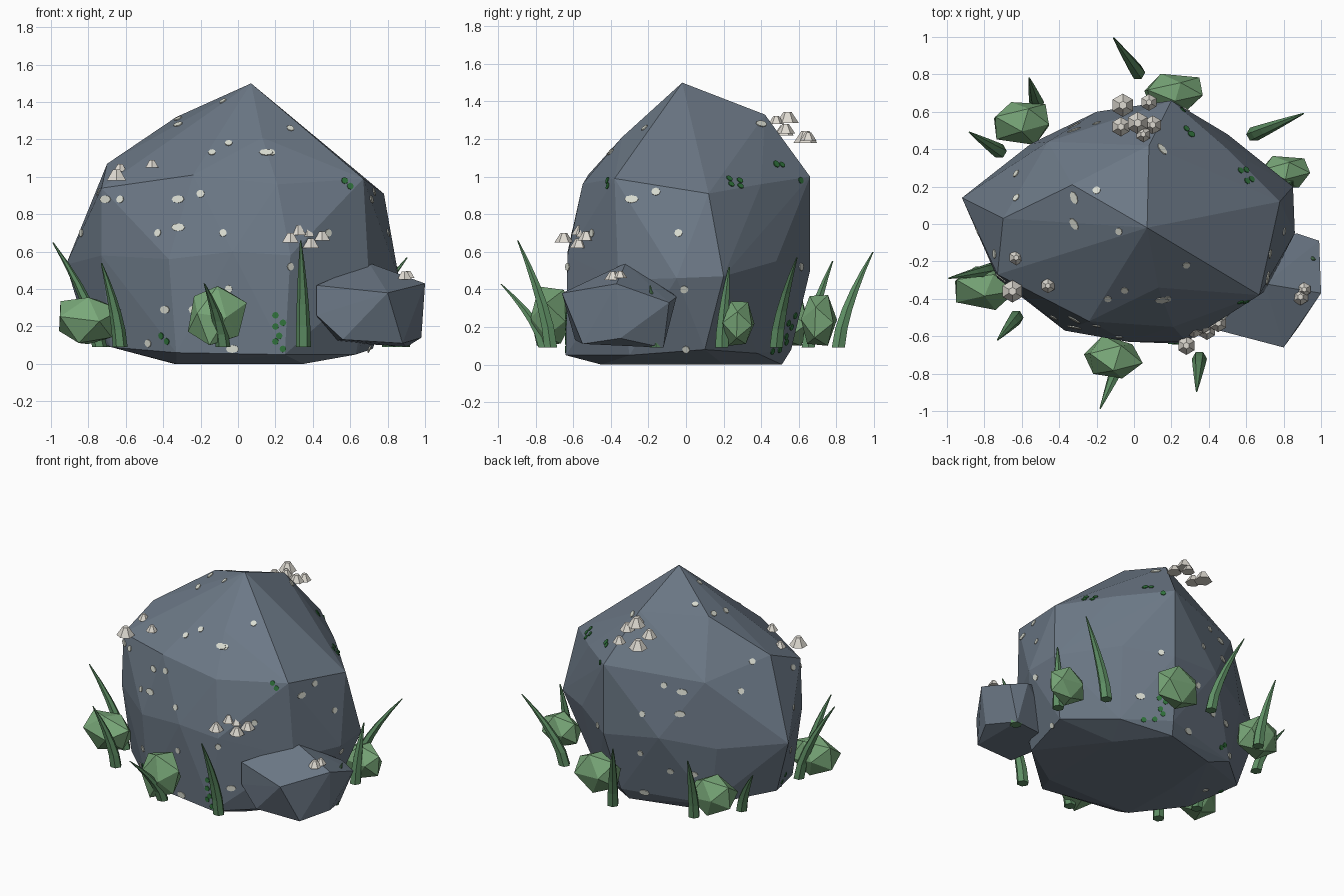
import bpy, bmesh, math, random
from mathutils import Vector, Matrix
from mathutils.bvhtree import BVHTree

random.seed(4)


def material(name, rgb):
    m = bpy.data.materials.new(name)
    m.diffuse_color = (*rgb, 1)
    return m


SLATE = material("slate stone", (0.15, 0.19, 0.24))
LEAF = material("bush green", (0.19, 0.39, 0.19))
GRASS = material("grass green", (0.115, 0.28, 0.13))
CREAM = material("mushroom cream", (0.73, 0.70, 0.64))
LICHEN = material("pale lichen", (0.70, 0.72, 0.64))
MOSS = material("dark moss", (0.03, 0.17, 0.045))


def finish(name, bm, mat):
    bmesh.ops.recalc_face_normals(bm, faces=bm.faces)
    me = bpy.data.meshes.new(name)
    bm.to_mesh(me)
    bm.free()
    me.materials.append(mat)
    ob = bpy.data.objects.new(name, me)
    bpy.context.collection.objects.link(ob)
    return ob


def hull_rock(name, points):
    """Faceted stone: the convex hull of a few corner points."""
    bm = bmesh.new()
    for p in points:
        bm.verts.new(p)
    r = bmesh.ops.convex_hull(bm, input=bm.verts)
    junk = [v for v in r["geom_interior"] if isinstance(v, bmesh.types.BMVert)]
    bmesh.ops.delete(bm, geom=junk, context='VERTS')
    bmesh.ops.recalc_face_normals(bm, faces=bm.faces)
    tree = BVHTree.FromBMesh(bm)
    finish(name, bm, SLATE)
    return tree


# Large boulder, in rings from crown to foot
crown = [(0.07, -0.02, 1.5), (-0.33, 0.21, 1.32), (0.08, 0.42, 1.33),
         (0.13, -0.34, 1.21), (0.40, 0.02, 1.21), (-0.70, 0.03, 1.07)]
shoulder = [(-0.73, -0.27, 0.94), (-0.24, -0.52, 1.01), (0.21, -0.55, 0.96),
            (0.67, -0.38, 0.99), (0.78, 0.12, 0.91), (0.50, 0.40, 0.96),
            (0.20, 0.66, 1.0), (-0.46, 0.44, 0.96)]
waist = [(-0.92, 0.14, 0.53), (-0.73, -0.29, 0.58), (-0.37, -0.57, 0.56),
         (-0.03, -0.63, 0.60), (0.28, -0.63, 0.58), (0.70, -0.36, 0.45),
         (0.86, -0.05, 0.46), (0.85, 0.20, 0.47), (0.50, 0.48, 0.55),
         (0.20, 0.66, 0.50), (-0.20, 0.60, 0.55), (-0.55, 0.43, 0.5)]
foot = [(-0.68, -0.25, 0.09), (-0.80, 0.10, 0.14), (-0.33, -0.56, 0.06),
        (0.25, -0.64, 0.05), (0.63, -0.30, 0.05), (0.72, 0.10, 0.08),
        (0.44, 0.38, 0.06), (0.13, 0.56, 0.08), (-0.48, 0.40, 0.07)]
base = [(-0.33, -0.45, 0), (0.35, -0.45, 0), (0.35, 0.2, 0),
        (0.1, 0.51, 0), (-0.3, 0.4, 0), (-0.34, 0.0, 0)]
boulder = hull_rock("boulder", crown + shoulder + waist + foot + base)

# Small rock leaning on the front right
small = hull_rock("small_rock", [
    (0.70, -0.32, 0.54), (0.42, -0.56, 0.42), (0.80, -0.66, 0.38),
    (1.0, -0.37, 0.43), (0.99, -0.09, 0.33), (0.87, -0.05, 0.36),
    (0.60, -0.15, 0.45), (0.56, -0.59, 0.13), (0.88, -0.55, 0.11),
    (0.98, -0.35, 0.14), (0.90, -0.12, 0.09), (0.50, -0.20, 0.12),
    (0.42, -0.56, 0.26)])

# Bushes: squashed, uneven icosahedra cut flat below (centre, half sizes)
bushes = [((-0.80, -0.33, 0.23), (0.19, 0.12, 0.15)),
          ((-0.11, -0.72, 0.25), (0.16, 0.12, 0.17)),
          ((-0.60, 0.55, 0.23), (0.18, 0.12, 0.15)),
          ((0.22, 0.70, 0.24), (0.18, 0.10, 0.16)),
          ((0.81, 0.28, 0.22), (0.16, 0.09, 0.14))]
for i, (c, s) in enumerate(bushes):
    bm = bmesh.new()
    bmesh.ops.create_icosphere(bm, subdivisions=1, radius=1)
    bmesh.ops.rotate(bm, verts=bm.verts,
                     matrix=Matrix.Rotation(0.5, 3, 'X') @ Matrix.Rotation(i * 1.3, 3, 'Z'))
    for v in bm.verts:
        k = random.uniform(0.88, 1.15)
        v.co = Vector([c[a] + v.co[a] * s[a] * k for a in range(3)])
        v.co.z = max(v.co.z, 0.10)
    finish(f"bush_{i + 1}", bm, LEAF)

# Grass blades: six-sided tapering horns that bend outward (foot, tip)
blades = [((-0.63, -0.50), (-0.73, -0.62, 0.54)),
          ((-0.74, -0.24), (-0.99, -0.29, 0.65)),
          ((-0.08, -0.75), (-0.18, -0.985, 0.43)),
          ((0.35, -0.72), (0.335, -0.895, 0.66)),
          ((0.64, 0.48), (0.905, 0.59, 0.57)),
          ((0.02, 0.81), (-0.11, 0.995, 0.60)),
          ((-0.52, 0.65), (-0.56, 0.78, 0.55)),
          ((-0.72, 0.39), (-0.88, 0.49, 0.42)),
          ((0.81, 0.19), (0.85, 0.23, 0.52)),
          ((0.88, -0.16), (0.97, -0.19, 0.42))]
for i, ((fx, fy), (tx, ty, tz)) in enumerate(blades):
    bm = bmesh.new()
    rings = []
    for j in range(6):
        t = j / 5
        b = t ** 1.5
        r = 0.036 * (1 - t ** 1.7) + 0.004
        x, y, z = fx + (tx - fx) * b, fy + (ty - fy) * b, 0.09 + (tz - 0.09) * t
        rings.append([bm.verts.new((x + r * math.cos(a * math.pi / 3),
                                    y + r * math.sin(a * math.pi / 3), z))
                      for a in range(6)])
    for lo, hi in zip(rings, rings[1:]):
        for a in range(6):
            n = (a + 1) % 6
            bm.faces.new((lo[a], lo[n], hi[n], hi[a]))
    bm.faces.new(rings[0])
    bm.faces.new(rings[-1])
    finish(f"grass_blade_{i + 1}", bm, GRASS)

# Mushroom clusters: flared six-sided caps (x, y, cap base z, radius)
clusters = {
    "back": [(-0.06, 0.635, 1.18, .062), (0.08, 0.65, 1.19, .045),
             (-0.07, 0.52, 1.22, .052), (0.02, 0.54, 1.285, .06),
             (0.10, 0.53, 1.23, .05), (0.05, 0.48, 1.28, .042)],
    "left": [(-0.65, -0.36, 0.98, .06), (-0.46, -0.33, 1.05, .04),
             (-0.63, -0.18, 1.03, .04), (-0.39, -0.34, 0.99, .02)],
    "front": [(0.32, -0.56, 0.69, .05), (0.28, -0.65, 0.65, .05),
              (0.39, -0.57, 0.62, .05), (0.45, -0.53, 0.66, .048),
              (0.37, -0.54, 0.68, .045)],
    "small_rock": [(0.89, -0.39, 0.45, .045), (0.91, -0.35, 0.46, .038)]}
for place, caps in clusters.items():
    bm = bmesh.new()
    for x, y, z, r in caps:
        bmesh.ops.create_cone(bm, cap_ends=True, segments=6, radius1=r, radius2=r * .35,
                              depth=r, matrix=Matrix.Translation((x, y, z + r * .5)))
    finish(f"mushrooms_{place}", bm, CREAM)

# Lichen and moss: thin plates cast onto the stone (u, height, half width)
front_lichen = [(-.05, 1.18, .02), (.15, 1.13, .037), (-.63, .88, .022), (-.32, .88, .037),
                (-.2, .91, .022), (-.32, .73, .037), (-.08, .7, .02), (.28, .52, .02),
                (-.05, .4, .02), (-.39, .29, .032), (-.24, .29, .024), (.35, .22, .032),
                (-.48, .11, .022), (-.03, .08, .035)]
side_lichen = [(-.29, .88, .037), (-.16, .92, .024), (-.04, .7, .022), (-.01, .4, .022),
               (0, .08, .02), (-.4, 1.13, .02), (-.5, .7, .02)]
front_moss = [(.57, .98), (.6, .95), (.2, .26), (.24, .22), (.2, .2), (.22, .15),
              (.2, .12), (.24, .08), (-.41, .15), (-.38, .12)]
right_moss = [(.23, .99), (.24, .96), (.61, .98), (.48, 1.07), (.46, .07)]
left_moss = [(0, .12), (.02, .17), (-.03, .2)]
top_lichen = [(-.63, .14, .022), (-.32, .14, .035), (-.2, .18, .022), (-.32, 0, .035),
              (-.08, -.04, .02), (.28, -.22, .02), (.15, .4, .035)]
top_moss = [(.28, .51), (.31, .48)]


def plates(name, mat, groups, height):
    """groups: ray side ('x', 'y' or 'z'), sign, spots."""
    bm = bmesh.new()
    for axis, s, spots in groups:
        for u, w, *width in spots:
            o, d = {'x': ((3 * s, u, w), (-s, 0, 0)), 'y': ((u, 3 * s, w), (0, -s, 0)),
                    'z': ((u, w, 3), (0, 0, -1))}[axis]
            hits = [h for h in (boulder.ray_cast(Vector(o), Vector(d)),
                                small.ray_cast(Vector(o), Vector(d))) if h[0]]
            if not hits:
                continue
            p, nor, _, _ = min(hits, key=lambda h: h[3])
            across = Vector((0, 0, 1)).cross(nor).normalized()
            m = Matrix((across, nor.cross(across), nor)).transposed().to_4x4()
            k = width[0] if width else height
            bmesh.ops.create_cone(
                bm, cap_ends=True, segments=8, radius1=1, radius2=1, depth=0.006,
                matrix=Matrix.Translation(p + nor * 0.002) @ m @ Matrix.Diagonal((k, height, 1, 1)))
    finish(name, bm, mat)


plates("lichen_spots", LICHEN, [('y', -1, front_lichen), ('y', 1, front_lichen[2:]),
                                ('x', 1, side_lichen), ('x', -1, side_lichen),
                                ('z', 1, top_lichen)], 0.021)
plates("moss_spots", MOSS, [('y', -1, front_moss), ('y', 1, front_moss), ('x', 1, right_moss),
                            ('x', -1, left_moss), ('z', 1, top_moss)], 0.018)
